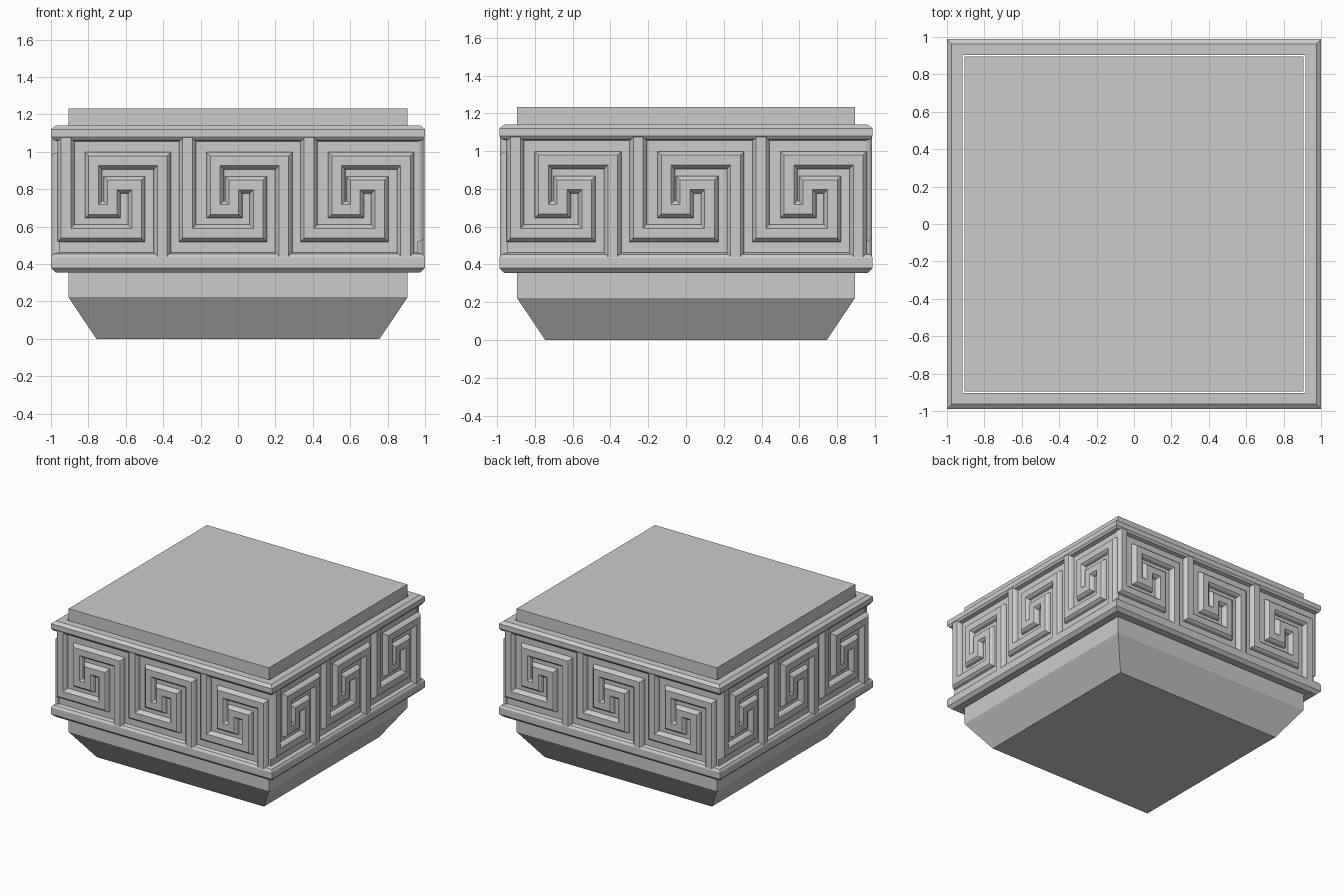
import bpy, bmesh
from math import pi
from mathutils import Vector, Matrix

if "Cube" in bpy.data.objects:
    bpy.data.objects.remove(bpy.data.objects["Cube"])

Y_TRIM = 0.012   # the capital is slightly shallower in y than in x


def finish(bm, name):
    bmesh.ops.recalc_face_normals(bm, faces=bm.faces)
    me = bpy.data.meshes.new(name)
    bm.to_mesh(me)
    bm.free()
    ob = bpy.data.objects.new(name, me)
    bpy.context.collection.objects.link(ob)
    return ob


def bridge(bm, a, b, wrap):
    n = len(a)
    for i in range(n if wrap else n - 1):
        j = (i + 1) % n
        bm.faces.new((a[i], a[j], b[j], b[i]))


def square_loft(name, profile, hollow):
    """Stack square sections (half width, z); hollow joins last to first."""
    bm = bmesh.new()
    rings = []
    for r, z in profile:
        rings.append([bm.verts.new((sx * r, sy * (r - Y_TRIM), z))
                      for sx, sy in ((-1, -1), (1, -1), (1, 1), (-1, 1))])
    for a, b in zip(rings, rings[1:]):
        bridge(bm, a, b, True)
    if hollow:
        bridge(bm, rings[-1], rings[0], True)
    else:
        bm.faces.new(rings[0])
        bm.faces.new(rings[-1])
    return finish(bm, name)


def sweep(bm, path, profile, place):
    """Mitred sweep of (offset, height) profile along a 2D path."""
    pts = [Vector(p) for p in path]
    dirs = [(b - a).normalized() for a, b in zip(pts, pts[1:])]
    norms = [Vector((-d.y, d.x)) for d in dirs]
    rows = []
    for i, p in enumerate(pts):
        n0, n1 = norms[max(i - 1, 0)], norms[min(i, len(norms) - 1)]
        m = n0 if n0 == n1 else (n0 + n1) / (1 + n0.dot(n1))
        rows.append([bm.verts.new(place(p + m * o, h)) for o, h in profile])
    for a, b in zip(rows, rows[1:]):
        bridge(bm, a, b, True)
    bm.faces.new(rows[0])
    bm.faces.new(rows[-1])


# central block with tapered foot
square_loft("core_block", [(0.757, 0), (0.907, 0.223), (0.907, 1.232)], False)

# frieze band with rounded upper and lower rails
square_loft("frieze_band", [
    (0.916, 0.355), (0.975, 0.355), (1.0, 0.38), (1.0, 0.435), (0.988, 0.453),
    (0.96, 0.462), (0.96, 1.055), (0.988, 1.063), (1.0, 1.08), (1.0, 1.12),
    (0.975, 1.14), (0.916, 1.14)], True)

# meander bars: three keys on each of the four sides
A, B, C, D, E = -0.258, -0.11, -0.011, 0.12, 0.257
KEY = [(A, 1.1), (A, 0.565), (D, 0.565), (D, 0.822), (C, 0.822), (C, 0.692),
       (B, 0.692), (B, 0.952), (E, 0.952), (E, 0.41)]
BAR = [(-0.046, -0.005), (-0.046, 0.004), (-0.04, 0.022), (-0.026, 0.037),
       (0.026, 0.037), (0.04, 0.022), (0.046, 0.004), (0.046, -0.005)]

for k, side in enumerate(("front", "right", "back", "left")):
    base = 0.96 - (Y_TRIM if k % 2 == 0 else 0)
    shift = -0.012 if k % 2 == 0 else 0.005
    turn = Matrix.Rotation(k * pi / 2, 3, 'Z')
    bm = bmesh.new()
    for i in (-1, 0, 1):
        u0 = i * 0.65 + shift
        sweep(bm, KEY, BAR,
              lambda p, h: turn @ Vector((p.x + u0, -base - h, p.y)))
    finish(bm, side + "_meander")
